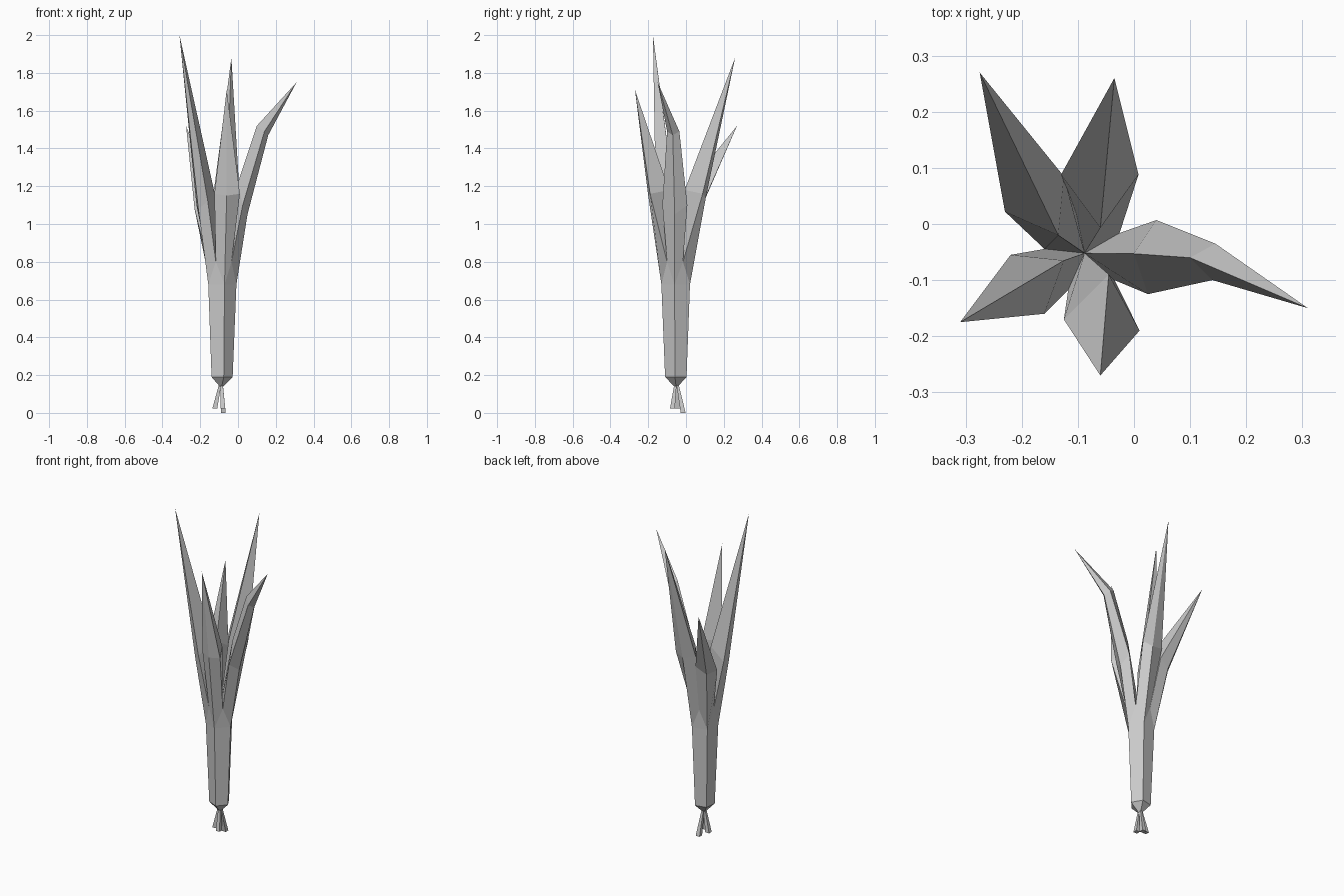
import bpy, bmesh
from math import cos, sin, radians
from mathutils import Vector

cube = bpy.data.objects.get("Cube")
if cube:
    bpy.data.objects.remove(cube)

grey = bpy.data.materials.new("plain_grey")
grey.use_nodes = True
colour = (0.6, 0.6, 0.6, 1)
grey.diffuse_color = colour
grey.node_tree.nodes["Principled BSDF"].inputs["Base Color"].default_value = colour

AXIS = Vector((-0.088, -0.052, 0))


def around(angle, radius, z):
    """Point at an angle and radius about the stalk axis."""
    a = radians(angle)
    return AXIS + Vector((radius * cos(a), radius * sin(a), z))


def finish(name, bm):
    bmesh.ops.recalc_face_normals(bm, faces=bm.faces)
    mesh = bpy.data.meshes.new(name)
    bm.to_mesh(mesh)
    bm.free()
    mesh.materials.append(grey)
    obj = bpy.data.objects.new(name, mesh)
    bpy.context.collection.objects.link(obj)
    return obj


def loft(bm, rings, tip=None):
    """Skin a series of point rings, optionally closing on a tip."""
    loops = [[bm.verts.new(p) for p in ring] for ring in rings]
    n = len(loops[0])
    for low, high in zip(loops, loops[1:]):
        for i in range(n):
            j = (i + 1) % n
            bm.faces.new((low[i], low[j], high[j], high[i]))
    if tip:
        end = bm.verts.new(tip)
        for i in range(n):
            bm.faces.new((loops[-1][i], loops[-1][(i + 1) % n], end))
    return loops


# Five-sided stalk with a pointed foot and a toothed upper rim
keel_angles = [282 + 72 * i for i in range(5)]
foot = [around(a, 0.06, 0.19) for a in keel_angles]
rim = [around(a, 0.08, 0.68) for a in keel_angles]
notches = [around(a + 36, 0.072, 0.8) for a in keel_angles]
heart = around(0, 0, 0.78)
bm = bmesh.new()
loops = loft(bm, [rim, foot], around(0, 0, 0.13))
for i in range(5):
    bm.faces.new((loops[0][i], loops[0][(i + 1) % 5], bm.verts.new(notches[i])))
finish("stalk", bm)

# Leaves: each section is keel, left edge, inner ridge, right edge
leaves = {
    "front_leaf": ([[(-0.06, -0.2, 1.15), (0.01, -0.19, 1.16),
                     (-0.045, -0.09, 1.18), (-0.125, -0.17, 1.16)]],
                   (-0.06, -0.27, 1.71)),
    "left_leaf": ([[(0.05, -0.06, 1.05), (0.04, 0.007, 1.1),
                    (0.0, -0.053, 1.22), (0.025, -0.125, 1.1)],
                   [(0.16, -0.07, 1.47), (0.145, -0.035, 1.49),
                    (0.1, -0.06, 1.52), (0.14, -0.1, 1.49)]],
                  (0.31, -0.15, 1.75)),
    "back_leaf": ([[(-0.05, 0.105, 1.14), (-0.13, 0.088, 1.16),
                    (-0.06, -0.007, 1.18), (0.008, 0.088, 1.16)]],
                  (-0.035, 0.26, 1.88)),
    "back_right_leaf": ([[(-0.19, 0.07, 1.06), (-0.23, 0.022, 1.08),
                          (-0.135, -0.02, 1.16), (-0.125, 0.085, 1.1)]],
                        (-0.275, 0.27, 1.52)),
    "right_leaf": ([[(-0.21, -0.12, 1.08), (-0.16, -0.16, 1.12),
                     (-0.125, -0.065, 1.17), (-0.22, -0.055, 1.1)]],
                   (-0.31, -0.175, 2.0)),
}
for i, (name, (sections, tip)) in enumerate(leaves.items()):
    base = [rim[i], notches[i], heart, notches[i - 1]]
    bm = bmesh.new()
    loft(bm, [base] + sections, tip)
    finish(name, bm)

# Splayed square roots
root_ends = [(-0.123, -0.045, 0.022), (-0.078, -0.015, 0), (-0.08, -0.072, 0.022)]
for i, end in enumerate(root_ends):
    end = Vector(end)
    start = AXIS.lerp(Vector((end.x, end.y, 0)), 0.2) + Vector((0, 0, 0.15))
    rings = []
    for centre, half in ((start, 0.006), (end, 0.013)):
        rings.append([centre + Vector((x * half, y * half, 0))
                      for x, y in ((-1, -1), (1, -1), (1, 1), (-1, 1))])
    bm = bmesh.new()
    loops = loft(bm, rings)
    for ring in loops:
        bm.faces.new(ring)
    finish("root_" + str(i + 1), bm)
